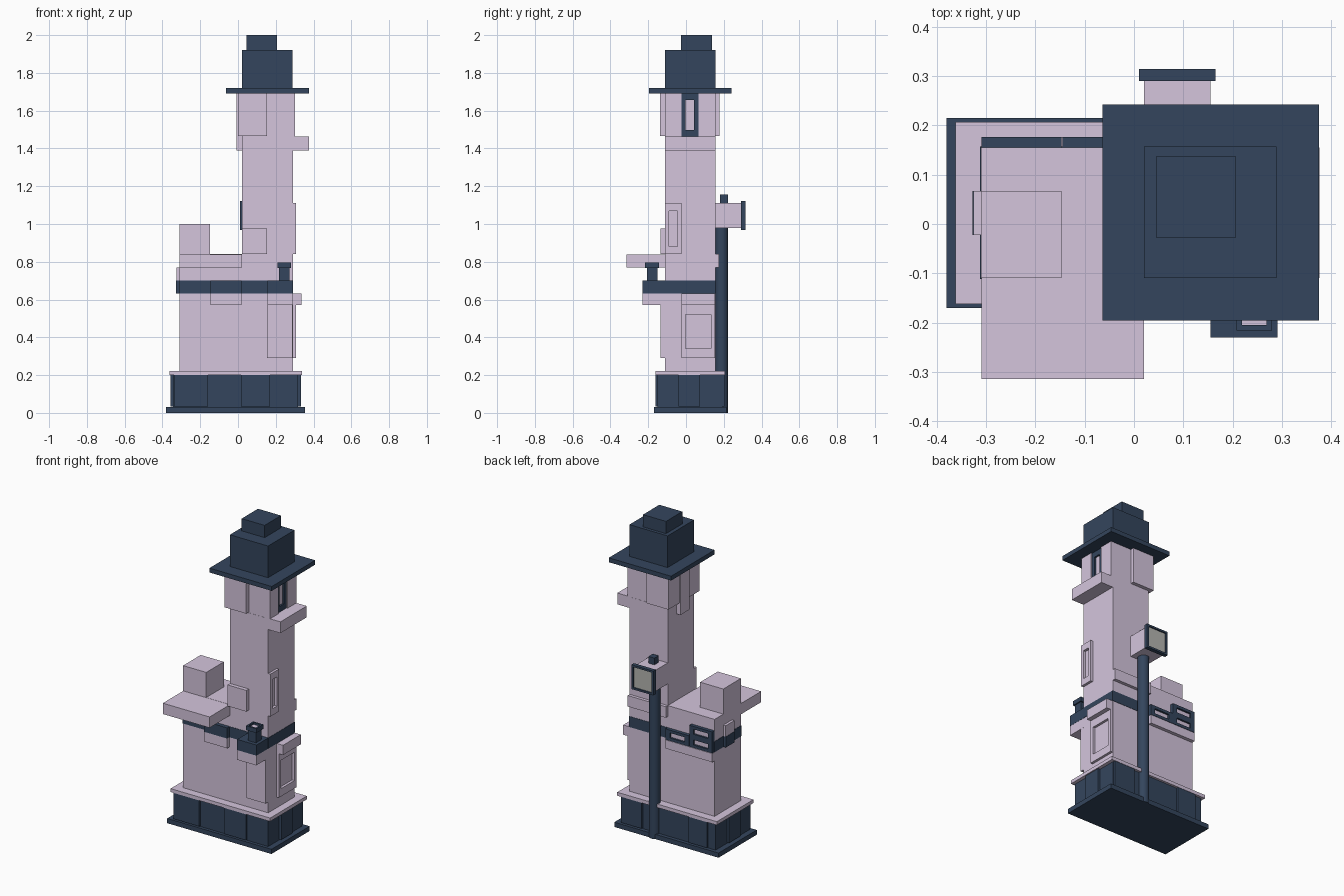
import bpy, bmesh
from mathutils import Vector

if "Cube" in bpy.data.objects:
    bpy.data.objects.remove(bpy.data.objects["Cube"])


def material(name, rgb):
    m = bpy.data.materials.new(name)
    m.diffuse_color = (*rgb, 1)
    m.use_nodes = True
    m.node_tree.nodes["Principled BSDF"].inputs["Base Color"].default_value = m.diffuse_color
    return m


LILAC = material("lilac", (0.66, 0.56, 0.72))
NAVY = material("navy", (0.034, 0.06, 0.11))
GLASS = material("pane_grey", (0.46, 0.46, 0.44))


def finish(name, bm, *mats):
    bmesh.ops.recalc_face_normals(bm, faces=bm.faces)
    me = bpy.data.meshes.new(name)
    bm.to_mesh(me)
    bm.free()
    for m in mats:
        me.materials.append(m)
    ob = bpy.data.objects.new(name, me)
    bpy.context.collection.objects.link(ob)
    return ob


def cuboid(x, y, z):
    bm = bmesh.new()
    bmesh.ops.create_cube(bm, size=1)
    for v in bm.verts:
        v.co = [r[0] if c < 0 else r[1] for r, c in zip((x, y, z), v.co)]
    return bm


def box(name, mat, x, y, z):
    return finish(name, cuboid(x, y, z), mat)


def framed(name, mat, x, y, z, axis, margin, depth, pane=GLASS):
    """Box whose face on the +axis side holds a recessed pane."""
    bm = cuboid(x, y, z)
    bm.normal_update()
    face = max(bm.faces, key=lambda f: f.calc_center_median()[axis])
    mid = face.calc_center_median()
    bmesh.ops.inset_individual(bm, faces=[face], thickness=0.005)
    u, w = [a for a in range(3) if a != axis]
    rng = (x, y, z)
    for v in face.verts:
        for a, m in ((u, margin[0]), (w, margin[1])):
            v.co[a] = rng[a][0] + m if v.co[a] < mid[a] else rng[a][1] - m
    inner = bmesh.ops.extrude_discrete_faces(bm, faces=[face])["faces"][0]
    shift = Vector((0, 0, 0))
    shift[axis] = -depth
    bmesh.ops.translate(bm, verts=inner.verts, vec=shift)
    inner.material_index = 1
    return finish(name, bm, mat, pane)


# base: plinth, core, raised panels, ledge
box("plinth", NAVY, (-.38, .355), (-.17, .215), (0, .03))
box("base_core", NAVY, (-.343, .318), (-.15, .192), (.03, .2))
for i, (a, b) in enumerate([(-.34, -.16), (.015, .17)]):
    box(f"base_front_panel_{i}", NAVY, (a, b), (-.162, -.14), (.035, .2))
for i, (a, b) in enumerate([(-.29, -.16), (.17, .315)]):
    box(f"base_back_panel_{i}", NAVY, (a, b), (.18, .205), (.035, .2))
box("base_right_panel", NAVY, (.31, .333), (-.04, .075), (.035, .2))
box("base_left_panel", NAVY, (-.357, -.33), (-.04, .075), (.035, .2))
box("base_ledge", LILAC, (-.362, .34), (-.162, .207), (.2, .222))

# lower building with dark band
box("lower_wall", LILAC, (-.31, .29), (-.11, .155), (.22, .632))
box("band", NAVY, (-.312, .292), (-.112, .157), (.632, .7))
box("upper_wall", LILAC, (-.31, .02), (-.11, .155), (.7, .84))
box("roof_slab", LILAC, (-.309, .02), (-.315, -.10), (.77, .839))
box("roof_block", LILAC, (-.31, -.147), (-.11, .067), (.84, 1.0))
box("left_bump_low", NAVY, (-.328, -.3), (-.022, .067), (.632, .7))
box("left_bump_high", LILAC, (-.326, -.3), (-.022, .067), (.7, .77))

# front details on the lower building
box("front_block", LILAC, (-.145, .018), (-.135, -.10), (.57, .632))
box("front_block_band", NAVY, (-.145, .018), (-.135, -.10), (.632, .7))
box("balcony_panel", LILAC, (.153, .289), (-.135, -.10), (.29, .57))
box("balcony", LILAC, (.155, .29), (-.23, -.10), (.57, .632))
box("balcony_band", NAVY, (.155, .291), (-.23, -.10), (.632, .7))
box("vent_stem", NAVY, (.217, .272), (-.207, -.152), (.7, .77))
framed("vent_cap", NAVY, (.208, .28), (-.216, -.144), (.768, .796), 2,
       (.011, .011), .012, LILAC)

# right lower window with hood
framed("lower_window", LILAC, (.27, .306), (-.025, .154), (.29, .57), 0,
       (.022, .05), .022)
box("lower_window_hood", LILAC, (.27, .335), (-.025, .154), (.57, .632))

# back shelf and dark framed windows
box("back_shelf", LILAC, (-.309, .02), (.14, .177), (.575, .63))
for i, (a, b, z) in enumerate([(-.309, -.147, .7), (-.309, -.147, .632), (-.145, .02, .632)]):
    framed(f"back_window_{i}", NAVY, (a, b), (.14, .177), (z, z + .068), 1,
           (.03, .018), .012, LILAC)

# tower
box("tower", LILAC, (.02, .29), (-.11, .155), (.7, 1.46))
box("tower_top_core", LILAC, (.02, .285), (-.109, .154), (1.46, 1.695))
box("tower_front_panel", LILAC, (.02, .153), (-.135, -.10), (.84, .975))
box("tower_back_strip", LILAC, (.02, .289), (.14, .175), (.77, .84))
framed("tower_window", LILAC, (.27, .306), (-.11, -.025), (.84, 1.11), 0,
       (.02, .042), .02)
box("tower_top_wrap", LILAC, (0, .153), (-.137, .177), (1.465, 1.695))
box("left_bracket", LILAC, (-.007, .03), (-.025, .065), (1.39, 1.695))
for name, y in (("front", (-.11, -.025)), ("back", (.065, .155))):
    box(f"window_post_{name}", LILAC, (.28, .303), y, (1.46, 1.695))
framed("top_window", NAVY, (.27, .296), (-.025, .065), (1.46, 1.695), 0,
       (.022, .038), .012)
box("top_window_ledge", LILAC, (.28, .376), (-.11, .155), (1.39, 1.462))

# stepped roof
box("roof_brim", NAVY, (-.064, .375), (-.196, .242), (1.692, 1.72))
box("roof_body", NAVY, (.02, .289), (-.11, .157), (1.72, 1.922))
box("roof_cap", NAVY, (.045, .207), (-.027, .137), (1.922, 2.0))

# back pipe with lamp box
bm = bmesh.new()
bmesh.ops.create_cone(bm, cap_ends=True, segments=24, radius1=.034,
                      radius2=.034, depth=.98)
bmesh.ops.translate(bm, verts=bm.verts, vec=(.088, .189, .49))
for f in bm.faces:
    f.smooth = len(f.verts) == 4
pipe = finish("back_pipe", bm, NAVY)
for e in pipe.data.edges:
    va, vb = (pipe.data.vertices[i].co for i in e.vertices)
    e.use_edge_sharp = abs(va.z - vb.z) < .01
box("lamp_box", LILAC, (.02, .155), (.15, .292), (.978, 1.112))
framed("lamp_frame", NAVY, (.01, .165), (.29, .315), (.968, 1.123), 1,
       (.012, .012), .008)
box("lamp_knob", NAVY, (.067, .109), (.18, .222), (1.112, 1.155))
